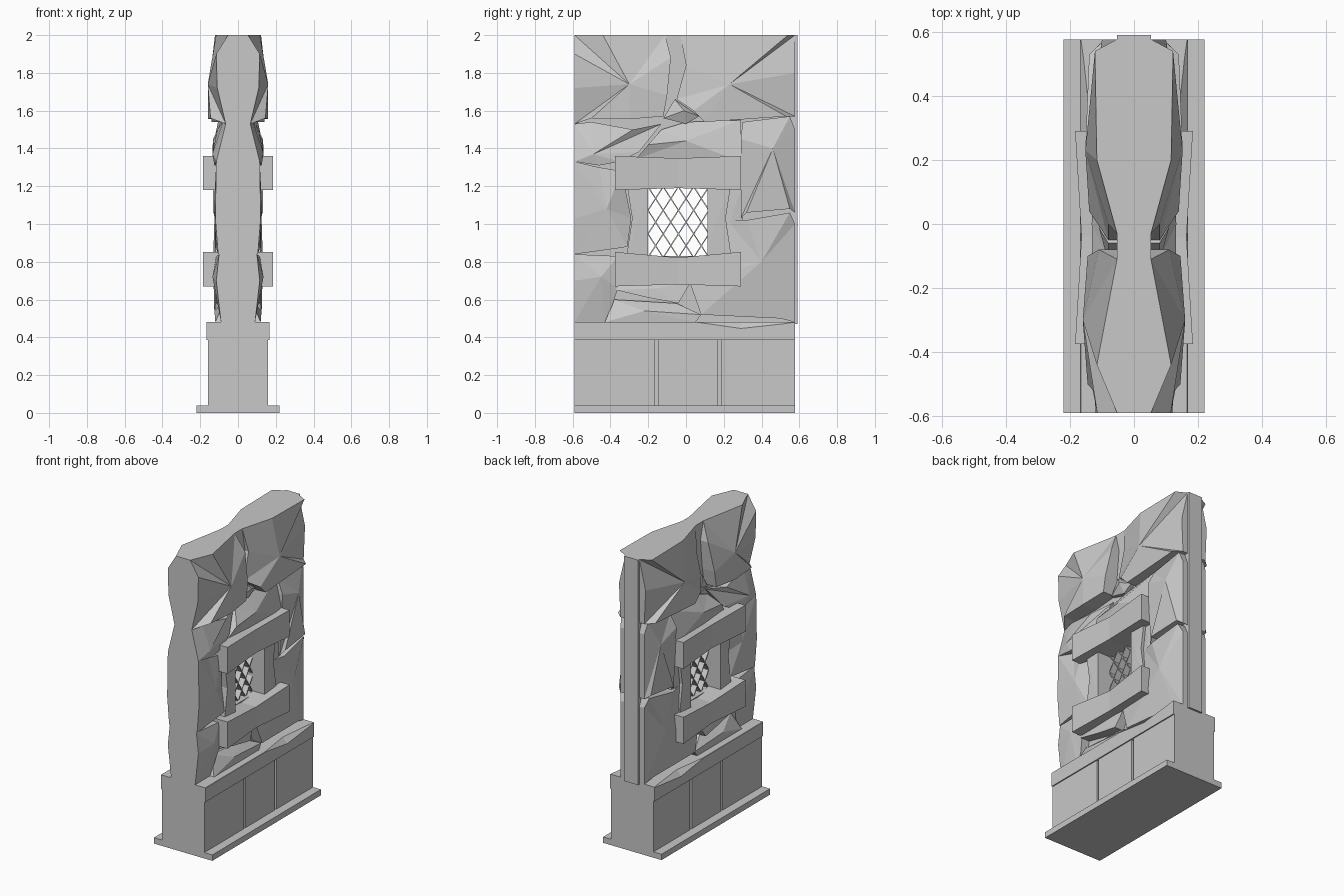
import bpy
import bmesh
from mathutils import Vector

cube = bpy.data.objects.get("Cube")
if cube:
    bpy.data.objects.remove(cube, do_unlink=True)

# One plain stone colour for everything
stone_grey = bpy.data.materials.new("stone_grey")
stone_grey.use_nodes = True
colour = (0.58, 0.58, 0.58, 1.0)
stone_grey.diffuse_color = colour
stone_grey.node_tree.nodes["Principled BSDF"].inputs["Base Color"].default_value = colour

FRONT, BACK = -0.59, 0.577
CORE = 0.053


def finish(name, bm, mirrored=False):
    """Turn a bmesh into a flat shaded object, optionally mirrored across x."""
    bmesh.ops.recalc_face_normals(bm, faces=bm.faces[:])
    mesh = bpy.data.meshes.new(name)
    bm.to_mesh(mesh)
    bm.free()
    mesh.materials.append(stone_grey)
    obj = bpy.data.objects.new(name, mesh)
    bpy.context.collection.objects.link(obj)
    if mirrored:
        modifier = obj.modifiers.new("both_sides", 'MIRROR')
        modifier.use_axis[0] = True
        modifier.use_mirror_merge = False
    return obj


def loft(name, sections, mirrored=False):
    """Skin a row of matching closed cross-sections and cap the ends."""
    bm = bmesh.new()
    rings = [[bm.verts.new(p) for p in section] for section in sections]
    for a, b in zip(rings, rings[1:]):
        for i in range(len(a)):
            j = (i + 1) % len(a)
            bm.faces.new((a[i], a[j], b[j], b[i]))
    bm.faces.new(rings[0])
    bm.faces.new(rings[-1])
    return finish(name, bm, mirrored)


def block(name, half, y0, y1, z0, z1):
    """Box centred on x."""
    return loft(name, [[(-half, y, z0), (half, y, z0), (half, y, z1), (-half, y, z1)]
                       for y in (y0, y1)])


def stone(name, depth, peak, outline):
    """Faceted stone on the wall face: rim points (y, z[, x]) fanned to a peak."""
    bm = bmesh.new()
    rim, root = [], []
    for y, z, *x in outline:
        rim.append(bm.verts.new((x[0] if x else depth, y, z)))
        root.append(bm.verts.new((0.03, y, z)))
    y, z, x = peak
    top = bm.verts.new((x, y, z))
    for i in range(len(rim)):
        j = (i + 1) % len(rim)
        bm.faces.new((rim[i], rim[j], top))
        bm.faces.new((root[i], root[j], rim[j], rim[i]))
    bm.faces.new(root)
    return finish(name, bm, True)


# Base: foot slab, plinth with three panels, chipped cap
block("foot_slab", 0.22, FRONT, BACK, 0, 0.04)
block("plinth_core", 0.145, FRONT + 0.005, BACK - 0.005, 0.03, 0.4)
seams = [FRONT, -0.157, 0.175, BACK]
for i in range(3):
    start = seams[i] + (0.009 if i else 0)
    end = seams[i + 1] - (0.009 if i < 2 else 0)
    block(f"plinth_panel_{i + 1}", 0.16, start, end, 0.04, 0.39)

cap = []
for y, chip in ((FRONT, 0.002), (0.06, 0.002), (0.29, 0.035), (0.52, 0.01), (BACK, 0.002)):
    half = [(0.168, 0.385), (0.168, 0.482 - chip), (0.168 - chip, 0.482)]
    cap.append([(x, y, z) for x, z in half] + [(-x, y, z) for x, z in reversed(half)])
loft("plinth_cap", cap)

# Thin wall core around the window opening
LEFT, RIGHT, SILL, HEAD = -0.2, 0.115, 0.83, 1.19
block("wall_core_front", CORE, FRONT, LEFT, 0.47, 2)
block("wall_core_back", CORE, RIGHT, 0.59, 0.47, 2)
block("wall_core_below", CORE, LEFT, RIGHT, 0.47, SILL)
block("wall_core_above", CORE, LEFT, RIGHT, HEAD, 2)

# Big top stones, overhanging the course below
stone("top_front_stone", 0.145, (-0.3, 1.74, 0.16), [
    (FRONT, 2, CORE), (-0.44, 2, 0.116), (-0.11, 2, CORE), (-0.08, 1.88, 0.11),
    (-0.1, 1.68), (-0.12, 1.57), (-0.3, 1.555, 0.158), (-0.5, 1.56),
    (FRONT, 1.53, 0.065), (FRONT, 1.72, 0.11), (FRONT, 1.9, 0.115)])
stone("top_back_stone", 0.14, (0.23, 1.74, 0.152), [
    (-0.03, 2, CORE), (0.2, 2, 0.116), (0.54, 2, 0.122), (BACK, 2, CORE),
    (BACK, 1.8, 0.1), (BACK, 1.57, 0.09), (0.53, 1.57), (0.1, 1.54),
    (0.04, 1.6), (-0.05, 1.66, 0.08), (0, 1.84, 0.08)])
stone("top_wedge_stone", 0.08, (-0.01, 1.6, 0.11), [
    (-0.06, 1.66), (0.07, 1.57), (0, 1.53), (-0.12, 1.56)])

# Middle course
stone("upper_front_stone", 0.125, (-0.49, 1.37, 0.135), [
    (FRONT, 1.53, 0.065), (-0.5, 1.54, 0.08), (-0.28, 1.5, 0.11), (-0.13, 1.53, 0.06),
    (-0.25, 1.38, 0.11), (-0.35, 1.33), (-0.46, 1.31), (FRONT, 1.33, 0.115)])
stone("lintel_stone", 0.13, (0, 1.44, 0.132), [
    (-0.27, 1.34, 0.1), (-0.2, 1.42), (-0.13, 1.5, 0.07), (0, 1.54, 0.06),
    (0.29, 1.55, 0.08), (0.29, 1.33)])
stone("tall_back_stone", 0.132, (0.46, 1.4, 0.135), [
    (0.29, 1.45), (0.3, 1.54, 0.09), (0.55, 1.57, 0.1), (BACK, 1.5, 0.09),
    (BACK, 1.06, 0.09), (0.55, 1.08, 0.12), (0.32, 1.06), (0.29, 1.03, 0.11)])
stone("middle_front_stone", 0.115, (-0.42, 1.08, 0.128), [
    (FRONT, 1.33, 0.115), (-0.46, 1.3, 0.1), (-0.34, 1.28), (-0.29, 1.03, 0.08),
    (-0.31, 0.88), (-0.37, 0.87), (FRONT, 0.84, 0.105), (FRONT, 1.03, 0.12)])
stone("infill_back_stone", 0.1, (0.26, 1.1, 0.105), [
    (0.21, 1.2), (0.3, 1.2), (0.3, 1), (0.21, 0.9)])

# Lower course
stone("low_front_stone", 0.115, (-0.45, 0.72, 0.135), [
    (FRONT, 0.84, 0.1), (-0.36, 0.83), (-0.36, 0.66), (-0.39, 0.57, 0.1),
    (-0.43, 0.48, 0.09), (FRONT, 0.48, 0.09), (FRONT, 0.7)])
stone("low_back_stone", 0.125, (0.4, 0.8, 0.132), [
    (0.22, 1.02, 0.1), (0.32, 1.02), (0.55, 1.06, 0.11), (BACK, 1, 0.09),
    (BACK, 0.48, 0.09), (0.5, 0.5, 0.1), (0.08, 0.52), (0.02, 0.69, 0.11),
    (0.2, 0.8, 0.11)])
stone("low_middle_stone", 0.1, (-0.15, 0.66, 0.115), [
    (-0.36, 0.7), (0.03, 0.7), (-0.04, 0.58, 0.12), (-0.2, 0.61, 0.12),
    (-0.37, 0.65, 0.12)])
stone("bottom_stone", 0.12, (-0.22, 0.54, 0.125), [
    (-0.38, 0.6, 0.07), (-0.05, 0.58, 0.07), (0.08, 0.52), (0.05, 0.48),
    (-0.43, 0.48)])

# Window jambs with a pinched outer edge
stone("jamb_front", 0.12, (-0.25, 1.02, 0.122), [
    (LEFT, SILL), (LEFT, HEAD), (-0.31, HEAD), (-0.285, 1.03), (-0.315, SILL)])
stone("jamb_back", 0.12, (0.16, 1.02, 0.122), [
    (RIGHT, SILL), (RIGHT, HEAD), (0.235, HEAD), (0.21, 1.03), (0.24, SILL)])

# Worn beams above and below the window
for name, low, high, wear in (("beam_upper", 1.18, 1.36, 0.012), ("beam_lower", 0.67, 0.852, 0.03)):
    sections = []
    for y, worn in ((-0.375, 0), (-0.04, 1), (0.29, 0)):
        x = 0.184 - 0.02 * worn
        base = low + 0.01 * worn
        crest = high - wear * worn
        sections.append([(0.03, y, base), (x, y, base), (x, y, crest), (0.03, y, crest)])
    loft(name, sections, True)

# Diagonal window lattice of deep thin bars, each clipped to the opening
bm = bmesh.new()
SLOPE, STEP, WIDTH, DEPTH = 1.55, 0.125, 0.003, 0.03
for sign in (1, -1):
    for k in range(-8, 9):
        line = 1.01 + (k + 0.5) * STEP
        ends = []
        for y in (LEFT, RIGHT):
            z = line + sign * SLOPE * (y + 0.04)
            zc = min(max(z, SILL), HEAD)
            ends.append(Vector((0, y + sign * (zc - z) / SLOPE, zc)))
        a, b = ends
        if b.y - a.y < 0.01 or a.y < LEFT - 0.001 or b.y > RIGHT + 0.001:
            continue
        along = (b - a).normalized()
        side = Vector((0, -along.z, along.y)) * WIDTH
        out = Vector((DEPTH, 0, 0))
        rings = [[bm.verts.new(p + c) for c in (side + out, side - out, -side - out, out - side)]
                 for p in (a, b)]
        for i in range(4):
            j = (i + 1) % 4
            bm.faces.new((rings[0][i], rings[0][j], rings[1][j], rings[1][i]))
        for ring in rings:
            bm.faces.new(ring)
finish("window_lattice", bm)
